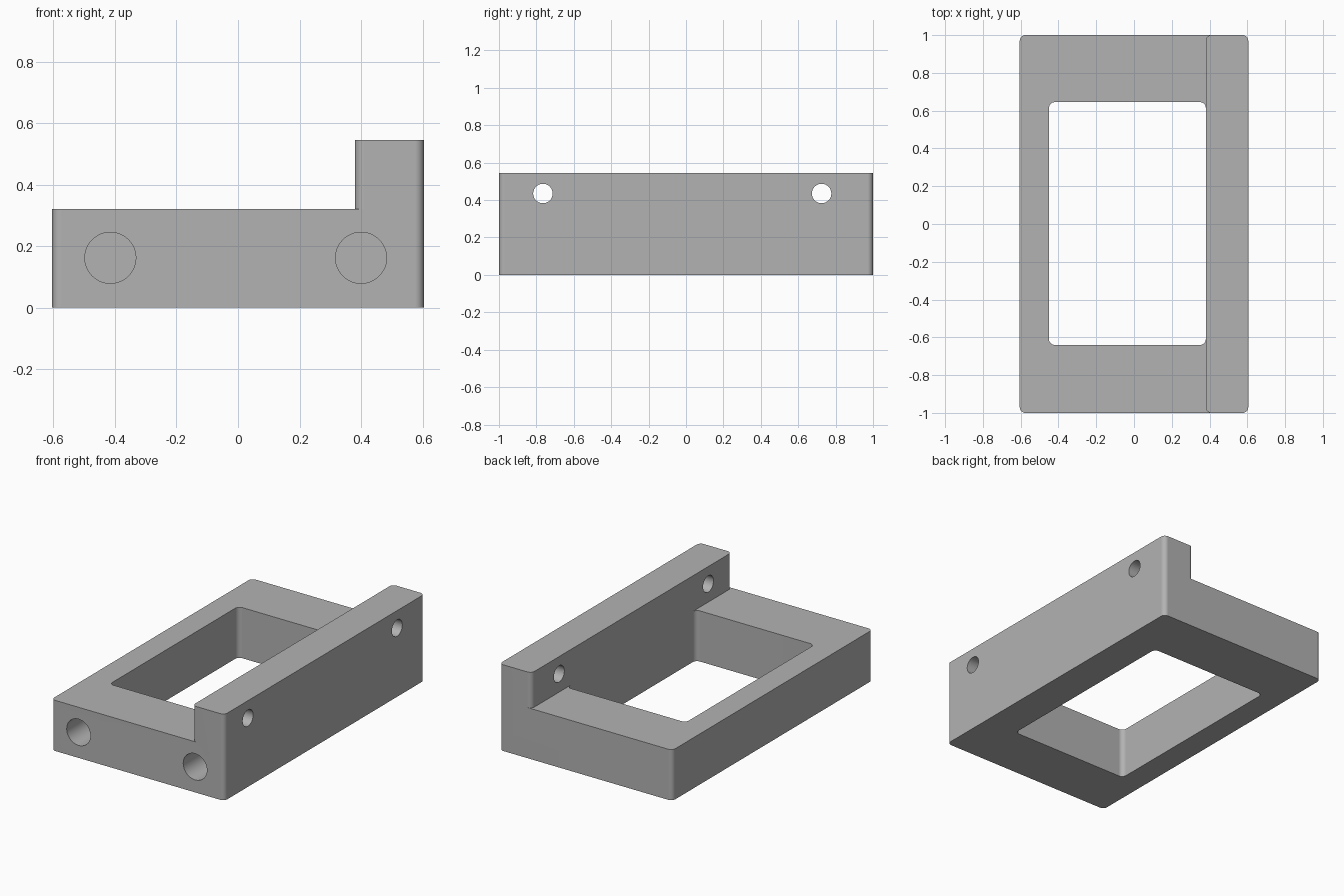
import bpy, bmesh, math
from mathutils import Matrix

cube = bpy.data.objects.get("Cube")
if cube:
    bpy.data.objects.remove(cube, do_unlink=True)

X, Y = 0.605, 1.0        # half width and half length
BASE_H, TOP = 0.32, 0.545
WALL_X = 0.38            # inner face of the raised rail
R = 0.03                 # corner radius

grey = bpy.data.materials.new("plain grey")
grey.use_nodes = True
colour = (0.45, 0.45, 0.45, 1)
grey.diffuse_color = colour
grey.node_tree.nodes["Principled BSDF"].inputs["Base Color"].default_value = colour


def arc(cx, cy, start, end, n=8):
    return [(cx + R * math.cos(math.radians(start + (end - start) * i / n)),
             cy + R * math.sin(math.radians(start + (end - start) * i / n)))
            for i in range(n + 1)]


def rounded_rect(x0, x1, y0, y1):
    return (arc(x1 - R, y1 - R, 0, 90) + arc(x0 + R, y1 - R, 90, 180)
            + arc(x0 + R, y0 + R, 180, 270) + arc(x1 - R, y0 + R, 270, 360))


def finish(name, bm):
    bmesh.ops.recalc_face_normals(bm, faces=bm.faces)
    mesh = bpy.data.meshes.new(name)
    bm.to_mesh(mesh)
    bm.free()
    mesh.materials.append(grey)
    obj = bpy.data.objects.new(name, mesh)
    bpy.context.collection.objects.link(obj)
    return obj


def prism(name, outline, z0, z1):
    bm = bmesh.new()
    face = bm.faces.new([bm.verts.new((x, y, z0)) for x, y in outline])
    side = bmesh.ops.extrude_face_region(bm, geom=[face])
    verts = [v for v in side["geom"] if isinstance(v, bmesh.types.BMVert)]
    bmesh.ops.translate(bm, verts=verts, vec=(0, 0, z1 - z0))
    return finish(name, bm)


def drill(name, centre, radius, length, axis):
    bm = bmesh.new()
    turn = Matrix.Rotation(math.pi / 2, 4, 'X' if axis == 'Y' else 'Y')
    bmesh.ops.create_cone(bm, cap_ends=True, segments=48, radius1=radius,
                          radius2=radius, depth=length,
                          matrix=Matrix.Translation(centre) @ turn)
    return finish(name, bm)


# Solid block at full rail height
frame = prism("frame_bracket", rounded_rect(-X, X, -Y, Y), 0, TOP)

# Step that leaves the rail standing, with rounded rail ends
edge = WALL_X + R
step = ([(-1, -1.2), (edge, -1.2)] + arc(edge, -Y + R, 270, 180)
        + arc(edge, Y - R, 180, 90) + [(edge, 1.2), (-1, 1.2)])
cutters = [prism("step_cutter", step, BASE_H, 1)]

# Rectangular opening
cutters.append(prism("opening_cutter",
                     rounded_rect(-0.45, WALL_X, -0.64, 0.645), -0.2, 0.8))

# Blind holes in the front, and through holes in the rail
for x in (-0.415, 0.4):
    cutters.append(drill("front_hole_cutter", (x, -Y, 0.162), 0.083, 0.56, 'Y'))
for y in (-0.765, 0.725):
    cutters.append(drill("rail_hole_cutter", (0.5, y, 0.435), 0.052, 0.6, 'X'))

for cutter in cutters:
    cutter.hide_render = True
    cut = frame.modifiers.new("cut", 'BOOLEAN')
    cut.operation = 'DIFFERENCE'
    cut.solver = 'EXACT'
    cut.object = cutter

# Bake the cuts and remove the cutters
bpy.context.view_layer.update()
graph = bpy.context.evaluated_depsgraph_get()
baked = bpy.data.meshes.new_from_object(frame.evaluated_get(graph))
frame.modifiers.clear()
frame.data = baked
for cutter in cutters:
    bpy.data.objects.remove(cutter, do_unlink=True)

# Smooth rounded corners, crisp edges
bpy.ops.object.select_all(action='DESELECT')
frame.select_set(True)
bpy.context.view_layer.objects.active = frame
bpy.ops.object.shade_smooth_by_angle(angle=math.radians(30))
weighted = frame.modifiers.new("flat_normals", 'WEIGHTED_NORMAL')
weighted.keep_sharp = True
